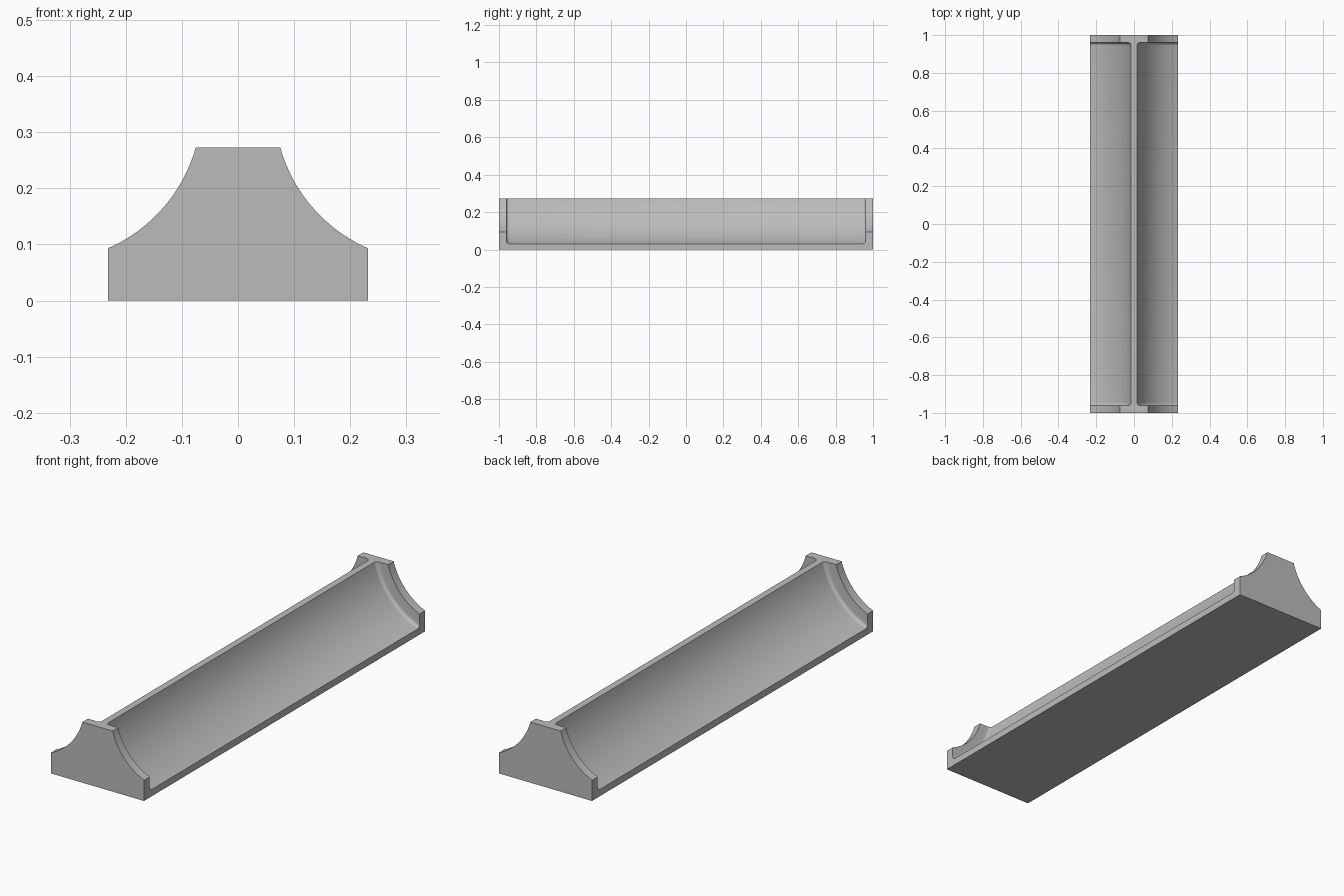
import bpy, bmesh, math

cube = bpy.data.objects.get("Cube")
if cube:
    bpy.data.objects.remove(cube, do_unlink=True)

HALF_W, HEIGHT, HALF_L, WALL = 0.232, 0.273, 1.0, 0.04
CX, CZ = 0.343, 0.348              # shared axis of both coves
R_END, R_CHANNEL, FILLET = 0.278, 0.336, 0.015
ARC_STEPS, FILLET_STEPS = 20, 5

grey = bpy.data.materials.new("plain grey")
grey.use_nodes = True
colour = (0.5, 0.5, 0.5, 1)
grey.diffuse_color = colour
grey.node_tree.nodes["Principled BSDF"].inputs["Base Color"].default_value = colour


def section(r):
    """Closed cross-section whose two sides are hollowed by arcs of radius r."""
    low = math.atan2(-math.sqrt(r * r - (CX - HALF_W) ** 2), HALF_W - CX)
    high = math.atan2(HEIGHT - CZ, -math.sqrt(r * r - (CZ - HEIGHT) ** 2))
    side = [(HALF_W, 0)]
    for i in range(ARC_STEPS + 1):
        a = low + (high - low) * i / ARC_STEPS
        side.append((CX + r * math.cos(a), CZ + r * math.sin(a)))
    return side + [(-x, z) for x, z in reversed(side)]


# Stations along the length: end plate, wall step, rounded inner corner, channel
stations = [(-HALF_L, R_END), (WALL - HALF_L, R_END)]
for i in range(FILLET_STEPS + 1):
    a = math.pi / 2 * i / FILLET_STEPS
    stations.append((WALL - HALF_L + FILLET * (1 - math.cos(a)),
                     R_CHANNEL - FILLET * (1 - math.sin(a))))
stations += [(-y, r) for y, r in reversed(stations)]

# Loft the sections into one solid with closed ends
bm = bmesh.new()
rings = [[bm.verts.new((x, y, z)) for x, z in section(r)] for y, r in stations]
for a, b in zip(rings, rings[1:]):
    for i in range(len(a)):
        j = (i + 1) % len(a)
        bm.faces.new((a[j], a[i], b[i], b[j]))
bm.faces.new(rings[0])
bm.faces.new(list(reversed(rings[-1])))
bm.normal_update()
flat = [f for f in bm.faces if f.calc_area() < 1e-8]
bmesh.ops.delete(bm, geom=flat, context='FACES')
bmesh.ops.remove_doubles(bm, verts=bm.verts, dist=1e-5)
bmesh.ops.recalc_face_normals(bm, faces=bm.faces)

mesh = bpy.data.meshes.new("double_cove_rail")
bm.to_mesh(mesh)
bm.free()
mesh.materials.append(grey)
rail = bpy.data.objects.new("double_cove_rail", mesh)
bpy.context.collection.objects.link(rail)
bpy.ops.object.select_all(action='DESELECT')
rail.select_set(True)
bpy.context.view_layer.objects.active = rail
bpy.ops.object.shade_smooth_by_angle(angle=math.radians(30))
